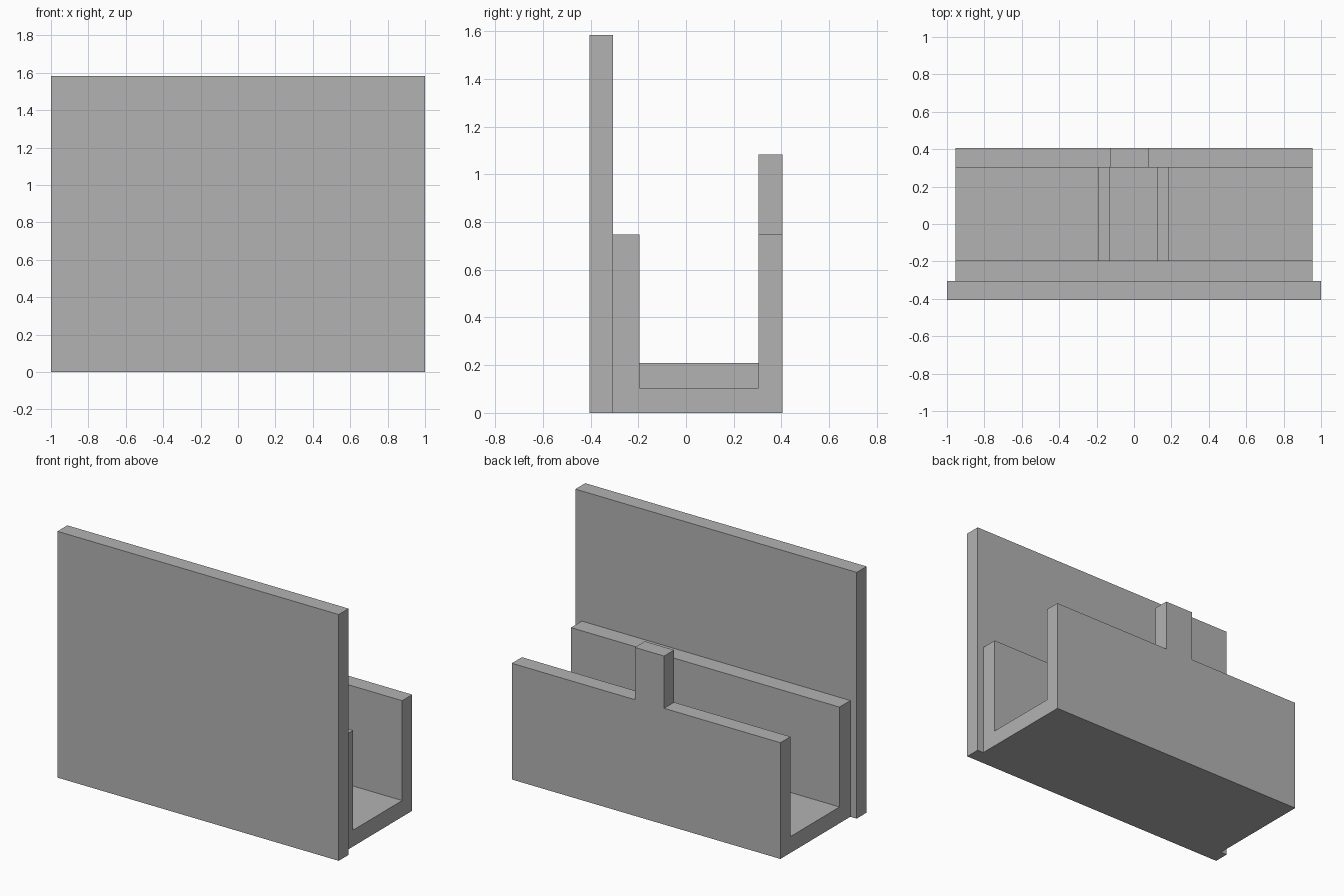
import bpy
import bmesh

cube = bpy.data.objects.get("Cube")
if cube:
    bpy.data.objects.remove(cube, do_unlink=True)

grey = bpy.data.materials.new("plain grey")
grey.use_nodes = True
colour = (0.45, 0.45, 0.45, 1)
grey.diffuse_color = colour
grey.node_tree.nodes["Principled BSDF"].inputs["Base Color"].default_value = colour


def extrude(name, points, offset):
    """Extrude a closed outline along the offset into a solid."""
    bm = bmesh.new()
    face = bm.faces.new([bm.verts.new(p) for p in points])
    result = bmesh.ops.extrude_face_region(bm, geom=[face], use_keep_orig=True)
    moved = [v for v in result["geom"] if isinstance(v, bmesh.types.BMVert)]
    bmesh.ops.translate(bm, verts=moved, vec=offset)
    bmesh.ops.recalc_face_normals(bm, faces=bm.faces)
    mesh = bpy.data.meshes.new(name)
    bm.to_mesh(mesh)
    bm.free()
    mesh.materials.append(grey)
    obj = bpy.data.objects.new(name, mesh)
    bpy.context.collection.objects.link(obj)
    return obj


def box(name, x, y, z):
    outline = [(x[0], y[0], z[0]), (x[1], y[0], z[0]),
               (x[1], y[0], z[1]), (x[0], y[0], z[1])]
    return extrude(name, outline, (0, y[1] - y[0], 0))


FRONT, PANEL_BACK, INNER_FRONT, INNER_BACK, BACK = -0.405, -0.305, -0.195, 0.303, 0.405
FLOOR, WALL_TOP, HALF = 0.105, 0.747, 0.955

# Tall front panel
box("front_panel", (-1, 1), (FRONT, PANEL_BACK), (0, 1.583))

# U-shaped trough behind the panel
section = [(PANEL_BACK, 0), (BACK, 0), (BACK, WALL_TOP), (INNER_BACK, WALL_TOP),
           (INNER_BACK, FLOOR), (INNER_FRONT, FLOOR),
           (INNER_FRONT, WALL_TOP), (PANEL_BACK, WALL_TOP)]
extrude("trough", [(-HALF, y, z) for y, z in section], (2 * HALF, 0, 0))

# Upright tab on the back wall
box("back_tab", (-0.128, 0.08), (INNER_BACK, BACK), (WALL_TOP, 1.083))

# Low ribs across the trough floor
for side, x in (("right", (-0.193, -0.128)), ("left", (0.123, 0.188))):
    box(side + "_floor_rib", x, (INNER_FRONT, INNER_BACK), (FLOOR, 0.21))
